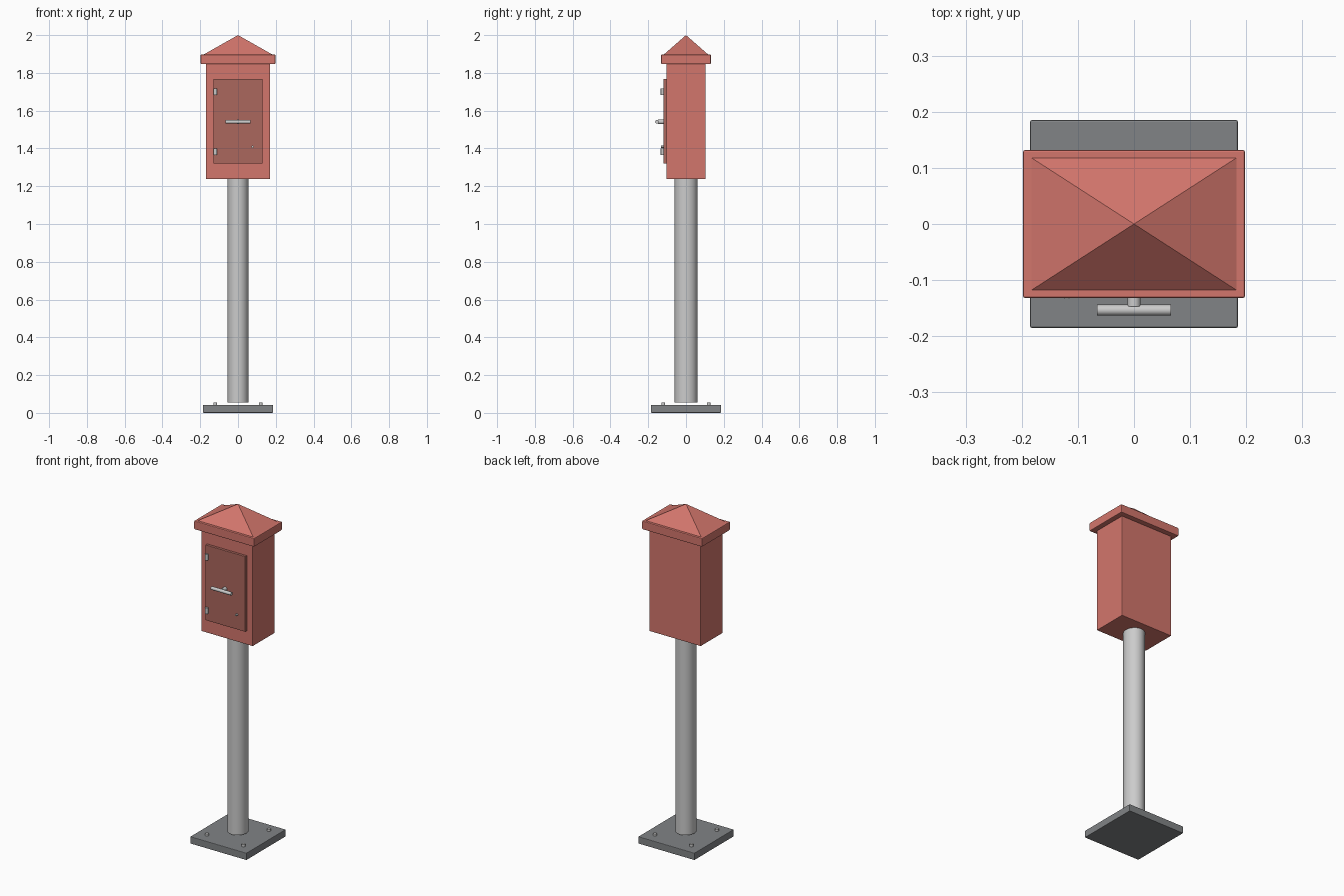
import bpy, bmesh, math
from mathutils import Matrix

if "Cube" in bpy.data.objects:
    bpy.data.objects.remove(bpy.data.objects["Cube"])


def material(name, rgb):
    m = bpy.data.materials.new(name)
    m.diffuse_color = (*rgb, 1)
    m.use_nodes = True
    m.node_tree.nodes["Principled BSDF"].inputs["Base Color"].default_value = m.diffuse_color
    return m


RED = material("red_paint", (0.65, 0.18, 0.15))
DARK_RED = material("dark_red_paint", (0.41, 0.135, 0.11))
DARK_GREY = material("dark_grey", (0.22, 0.23, 0.24))


def finish(name, bm, mat=None):
    mesh = bpy.data.meshes.new(name)
    bm.to_mesh(mesh)
    bm.free()
    obj = bpy.data.objects.new(name, mesh)
    bpy.context.collection.objects.link(obj)
    if mat:
        mesh.materials.append(mat)
    return obj


def box(name, lo, hi, mat=None, bevel=0.0):
    bm = bmesh.new()
    size = [b - a for a, b in zip(lo, hi)]
    mid = [(a + b) / 2 for a, b in zip(lo, hi)]
    bmesh.ops.create_cube(bm, size=1, matrix=Matrix.Translation(mid) @ Matrix.Diagonal((*size, 1)))
    obj = finish(name, bm, mat)
    if bevel:
        mod = obj.modifiers.new("bevel", 'BEVEL')
        mod.width, mod.segments = bevel, 2
    return obj


def cylinder(name, centre, radius, length, axis='Z', sides=24, scale=(1, 1, 1)):
    turn = {'X': Matrix.Rotation(math.pi / 2, 4, 'Y'),
            'Y': Matrix.Rotation(math.pi / 2, 4, 'X'),
            'Z': Matrix.Identity(4)}[axis]
    bm = bmesh.new()
    bmesh.ops.create_cone(bm, cap_ends=True, segments=sides, radius1=radius, radius2=radius, depth=length,
                          matrix=Matrix.Translation(centre) @ Matrix.Diagonal((*scale, 1)) @ turn)
    obj = finish(name, bm)
    bpy.ops.object.select_all(action='DESELECT')
    obj.select_set(True)
    bpy.context.view_layer.objects.active = obj
    bpy.ops.object.shade_smooth_by_angle(angle=math.radians(35))
    return obj


# Base plate with four bolts
box("base_plate", (-0.185, -0.185, 0), (0.185, 0.185, 0.042), DARK_GREY, 0.003)
for i, x in enumerate((-0.12, 0.12)):
    for j, y in enumerate((-0.12, 0.12)):
        cylinder(f"base_bolt_{i * 2 + j + 1}", (x, y, 0.047), 0.01, 0.016, sides=16)

# Post
cylinder("post", (0, 0, 0.648), 0.058, 1.184, sides=48, scale=(0.96, 1.03, 1))

# Cabinet and door
box("cabinet", (-0.17, -0.104, 1.238), (0.17, 0.104, 1.847), RED, 0.003)
box("door", (-0.131, -0.119, 1.319), (0.131, -0.1, 1.767), DARK_RED, 0.002)

# Door furniture: handle, hinges, lock
cylinder("handle_bar", (0, -0.1535, 1.541), 0.0097, 0.132, 'X')
cylinder("handle_stem", (0, -0.132, 1.541), 0.0118, 0.03, 'Y')
for i, z in enumerate((1.382, 1.70)):
    cylinder(f"hinge_{i + 1}", (-0.12, -0.124, z), 0.0097, 0.035)
cylinder("lock", (0.078, -0.124, 1.409), 0.006, 0.015, 'Y', sides=16)

# Roof slab and pyramid cap
box("roof_slab", (-0.198, -0.132, 1.847), (0.198, 0.132, 1.897), RED, 0.004)
bm = bmesh.new()
bmesh.ops.create_cone(bm, cap_ends=True, segments=4, radius1=math.sqrt(2), radius2=0, depth=1,
                      matrix=Matrix.Translation((0, 0, 1.9475)) @ Matrix.Diagonal((0.186, 0.12, 0.105, 1))
                      @ Matrix.Rotation(math.pi / 4, 4, 'Z'))
bmesh.ops.remove_doubles(bm, verts=bm.verts, dist=1e-5)
finish("roof_pyramid", bm, RED)
